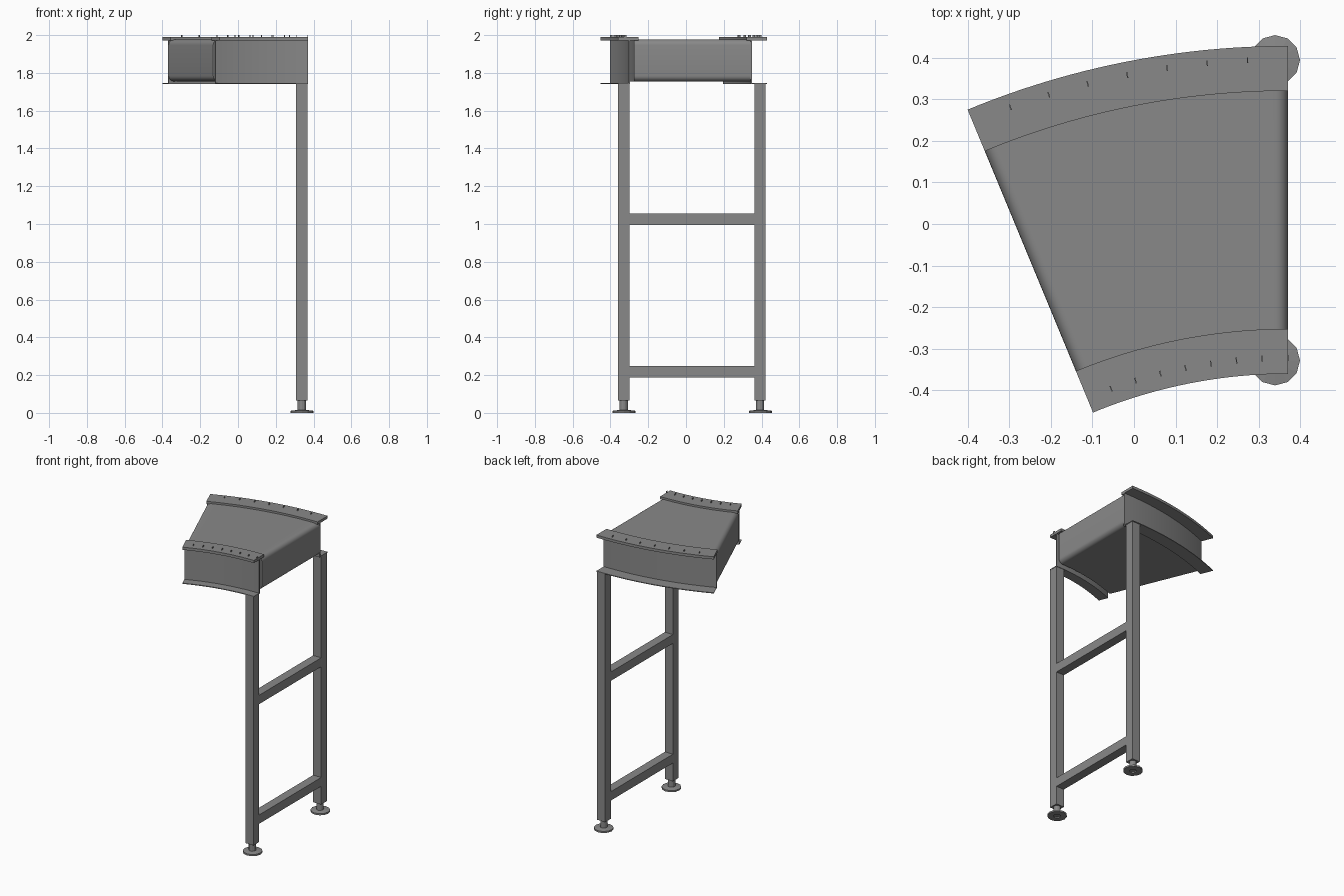
import bpy, bmesh, math
from mathutils import Matrix, Vector

if "Cube" in bpy.data.objects:
    bpy.data.objects.remove(bpy.data.objects["Cube"], do_unlink=True)

grey = bpy.data.materials.new("steel_grey")
grey.use_nodes = True
grey.diffuse_color = (0.25, 0.25, 0.25, 1)
grey.node_tree.nodes["Principled BSDF"].inputs["Base Color"].default_value = (0.25, 0.25, 0.25, 1)

SWEEP = math.radians(22.5)
CX, CY = 0.37, -1.584     # centre of the bend
STEPS = 24


def bend(r, a, z):
    return Vector((CX - r * math.sin(a), CY + r * math.cos(a), z))


def finish(name, bm, smooth=False):
    bmesh.ops.recalc_face_normals(bm, faces=bm.faces)
    mesh = bpy.data.meshes.new(name)
    bm.to_mesh(mesh)
    bm.free()
    mesh.materials.append(grey)
    obj = bpy.data.objects.new(name, mesh)
    bpy.context.collection.objects.link(obj)
    if smooth:
        bpy.ops.object.select_all(action='DESELECT')
        obj.select_set(True)
        bpy.context.view_layer.objects.active = obj
        bpy.ops.object.shade_smooth_by_angle(angle=math.radians(35))
    return obj


def box(name, lo, hi):
    bm = bmesh.new()
    lo, hi = Vector(lo), Vector(hi)
    bmesh.ops.create_cube(bm, size=1, matrix=Matrix.Translation((lo + hi) / 2)
                          @ Matrix.Diagonal((*(hi - lo), 1)))
    return finish(name, bm)


def arc_bar(name, r0, r1, z0, z1):
    """Rectangular section swept round the bend."""
    bm = bmesh.new()
    rings = [[bm.verts.new(bend(r, SWEEP * i / STEPS, z))
              for r, z in ((r0, z0), (r1, z0), (r1, z1), (r0, z1))]
             for i in range(STEPS + 1)]
    for a, b in zip(rings, rings[1:]):
        for k in range(4):
            n = (k + 1) % 4
            bm.faces.new((a[k], a[n], b[n], b[k]))
    bm.faces.new(rings[0])
    bm.faces.new(rings[-1])
    return finish(name, bm, True)


def belt_bed(name, r0, r1, z0, z1, rad):
    """Belt wrapped round the bed, with rounded turns at both ends."""
    bm = bmesh.new()
    # columns along the belt: (fraction of sweep, offset, inset in height)
    turn = [(rad * (1 - math.cos(t)), rad * (1 - math.sin(t)))
            for t in [math.pi / 2 * i / 6 for i in range(7)]]
    cols = [(0, d, h) for d, h in turn]
    cols += [(i / STEPS, 0, 0) for i in range(2, STEPS - 1)]
    cols += [(1, -d, h) for d, h in reversed(turn)]
    rows = []
    for f, d, h in cols:
        rows.append([bm.verts.new(bend(r, SWEEP * f + d / r, z))
                     for r, z in ((r0, z0 + h), (r1, z0 + h), (r1, z1 - h), (r0, z1 - h))])
    for a, b in zip(rows, rows[1:]):
        for k in range(4):
            n = (k + 1) % 4
            bm.faces.new((a[k], a[n], b[n], b[k]))
    bm.faces.new(rows[0])
    bm.faces.new(rows[-1])
    return finish(name, bm, True)


def lathe(name, x, y, profile, sides):
    """Closed profile of (radius, z) turned about a vertical axis."""
    bm = bmesh.new()
    rings = []
    for i in range(sides):
        a = math.tau * i / sides
        rings.append([bm.verts.new((x + r * math.cos(a), y + r * math.sin(a), z)) for r, z in profile])
    for i in range(sides):
        a, b = rings[i], rings[(i + 1) % sides]
        for k in range(len(profile)):
            n = (k + 1) % len(profile)
            bm.faces.new((a[k], a[n], b[n], b[k]))
    return finish(name, bm)


def pins(name, r, first):
    """Row of thin upright tabs standing on a rail."""
    bm = bmesh.new()
    for k in range(first, 8):
        a = SWEEP * k / 8
        m = (Matrix.Translation(bend(r, a, 1.993)) @ Matrix.Rotation(a, 4, 'Z')
             @ Matrix.Diagonal((0.003, 0.014, 0.014, 1)))
        bmesh.ops.create_cube(bm, size=1, matrix=m)
    return finish(name, bm)


# Conveyor bed with side walls, top rails and bottom flanges
belt_bed("belt_bed", 1.31, 1.926, 1.755, 1.977, 0.03)
arc_bar("inner_wall", 1.28, 1.288, 1.745, 1.975)
arc_bar("outer_wall", 1.926, 1.934, 1.745, 1.975)
arc_bar("inner_top_rail", 1.224, 1.332, 1.972, 1.99)
arc_bar("outer_top_rail", 1.904, 2.012, 1.972, 1.99)
arc_bar("inner_bottom_flange", 1.224, 1.288, 1.742, 1.747)
arc_bar("outer_bottom_flange", 1.926, 2.012, 1.742, 1.747)
pins("inner_rail_tabs", 1.262, 0)
pins("outer_rail_tabs", 1.98, 1)

# Legs with levelling feet
LEG_X, HALF = 0.338, 0.03
FRONT_Y, BACK_Y = -0.33, 0.392
for side, y in (("front", FRONT_Y), ("back", BACK_Y)):
    box(side + "_leg", (LEG_X - HALF, y - HALF, 0.065), (LEG_X + HALF, y + HALF, 1.743))
    lathe(side + "_foot_pad", LEG_X + 0.001, y + 0.002,
          [(0.022, 0), (0.06, 0), (0.06, 0.011), (0.022, 0.016)], 12)
    lathe(side + "_foot_stem", LEG_X, y,
          [(0.001, 0.008), (0.022, 0.008), (0.022, 0.066), (0.001, 0.066)], 12)

# Cross braces between the legs
for name, z in (("lower_brace", 0.188), ("upper_brace", 0.996)):
    box(name, (LEG_X - HALF, FRONT_Y + HALF, z), (LEG_X + HALF, BACK_Y - HALF, z + 0.06))
